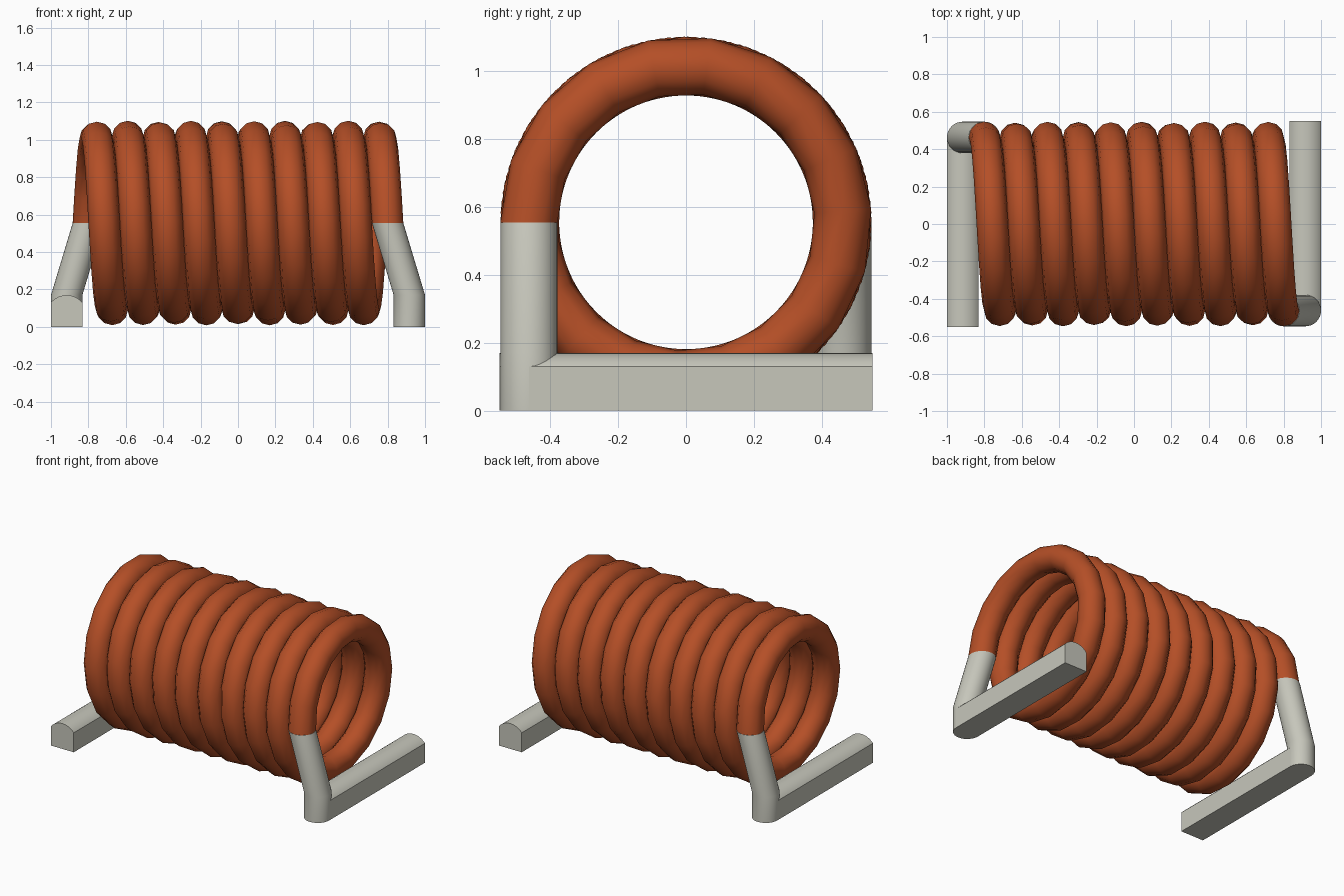
import bpy, bmesh
from math import sin, cos, pi, tau, sqrt, radians
from mathutils import Vector

cube = bpy.data.objects.get("Cube")
if cube:
    bpy.data.objects.remove(cube)

WIRE = 0.084       # wire radius
COIL = 0.463       # radius of the wire's centre line
AXIS_Z = 0.555     # height of the coil axis
HALF = 0.80        # half the coil length
TURNS = 9.5
FOOT_X = 0.916
FOOT_TOP = 0.17
END_Y = 0.55


def material(name, rgb):
    mat = bpy.data.materials.new(name)
    mat.use_nodes = True
    mat.diffuse_color = (*rgb, 1)
    mat.node_tree.nodes["Principled BSDF"].inputs["Base Color"].default_value = (*rgb, 1)
    return mat


copper = material("copper enamel", (0.46, 0.078, 0.02))
tin = material("tinned metal", (0.57, 0.57, 0.50))


def loft(name, rings, mat, caps, angle):
    """Skin a row of equal-sized point rings."""
    bm = bmesh.new()
    rows = [[bm.verts.new(p) for p in ring] for ring in rings]
    n = len(rows[0])
    for a, b in zip(rows, rows[1:]):
        for i in range(n):
            j = (i + 1) % n
            bm.faces.new((a[i], a[j], b[j], b[i]))
    if caps:
        bm.faces.new(rows[0])
        bm.faces.new(rows[-1])
    bmesh.ops.recalc_face_normals(bm, faces=bm.faces)
    mesh = bpy.data.meshes.new(name)
    bm.to_mesh(mesh)
    bm.free()
    mesh.materials.append(mat)
    obj = bpy.data.objects.new(name, mesh)
    bpy.context.collection.objects.link(obj)
    bpy.ops.object.select_all(action='DESELECT')
    obj.select_set(True)
    bpy.context.view_layer.objects.active = obj
    bpy.ops.object.shade_smooth_by_angle(angle=radians(angle))
    return obj


# Wound wire: rises at the front right, ends going down at the back left
def coil_ring(t, sides=12):
    turn = t * TURNS * tau
    out = Vector((0, -cos(turn), sin(turn)))
    centre = Vector((HALF - 2 * HALF * t, 0, AXIS_Z)) + out * COIL
    return [centre + out * WIRE * cos(tau * k / sides)
            + Vector((WIRE * sin(tau * k / sides), 0, 0)) for k in range(sides)]


STEPS = 175
loft("wire_coil", [coil_ring(i / STEPS) for i in range(STEPS + 1)], copper, True, 40)


# Bent leads and domed foot bars, one pair turned half round from the other
def disc(x, y, z, sides=32):
    return [(x + WIRE * cos(tau * k / sides), y + WIRE * sin(tau * k / sides), z)
            for k in range(sides)]


def bar_section(cx, y, shoulder=0.13, steps=12):
    rise = FOOT_TOP - shoulder
    radius = (WIRE ** 2 + rise ** 2) / (2 * rise)
    pts = [(cx - WIRE, y, 0), (cx + WIRE, y, 0)]
    for k in range(steps + 1):
        dx = WIRE * cos(pi * k / steps)
        pts.append((cx + dx, y, FOOT_TOP - radius + sqrt(radius ** 2 - dx ** 2)))
    return pts


for side, s in (("left", 1), ("right", -1)):
    lead = [disc(s * x, -s * COIL, z)
            for x, z in ((HALF, AXIS_Z), (FOOT_X, FOOT_TOP), (FOOT_X, 0))]
    loft(side + "_lead", lead, tin, True, 30)
    bar = [bar_section(s * FOOT_X, y) for y in (-s * COIL, s * END_Y)]
    loft(side + "_foot_bar", bar, tin, True, 25)
